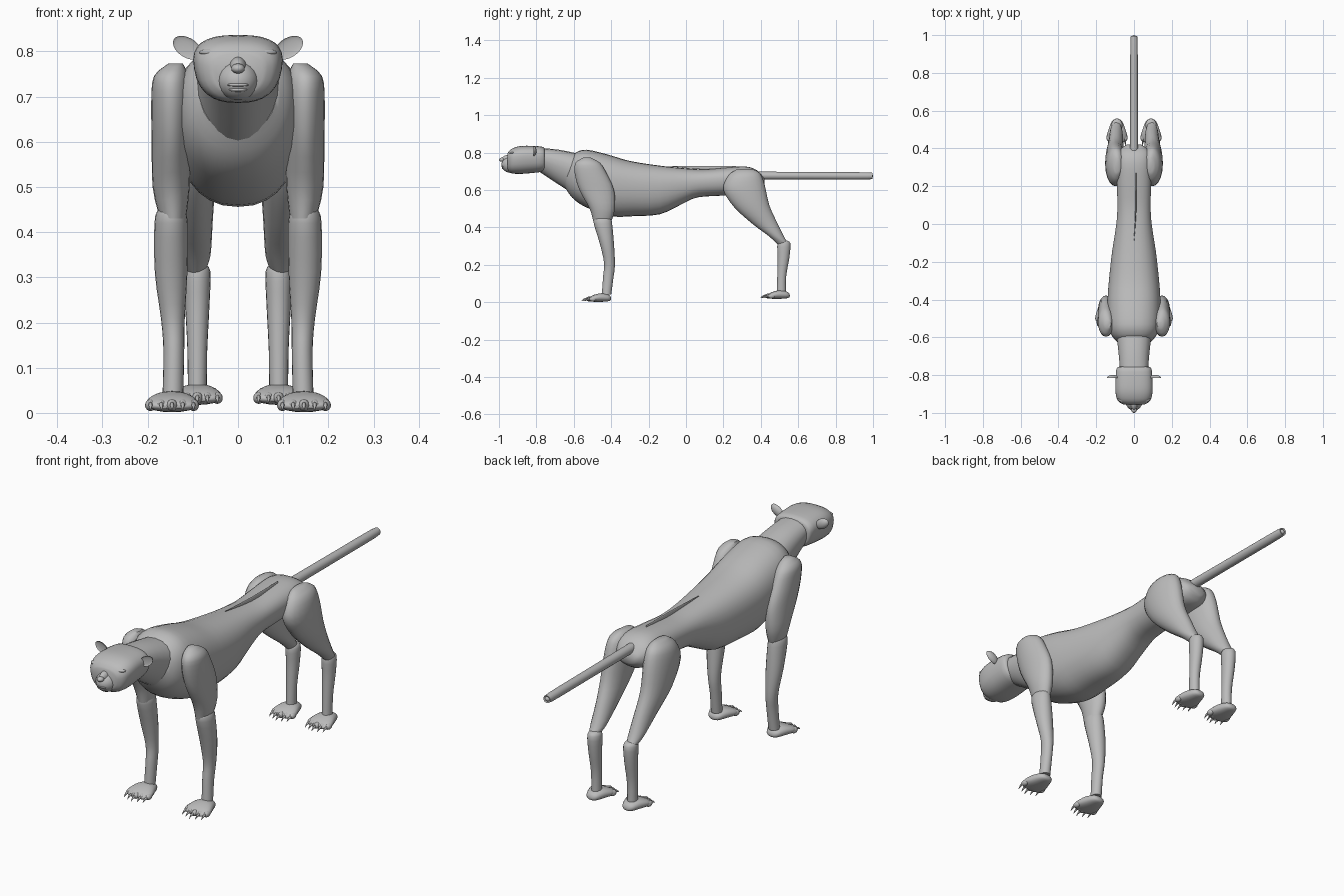
import bpy, bmesh, math
from mathutils import Vector

if "Cube" in bpy.data.objects:
    bpy.data.objects.remove(bpy.data.objects["Cube"], do_unlink=True)

UNIT = 0.01  # part sizes below are in hundredths

grey = bpy.data.materials.new("plain grey")
grey.use_nodes = True
COLOUR = (0.5, 0.5, 0.5, 1)
grey.diffuse_color = COLOUR
grey.node_tree.nodes["Principled BSDF"].inputs["Base Color"].default_value = COLOUR


def finish(name, bm):
    bmesh.ops.recalc_face_normals(bm, faces=bm.faces)
    mesh = bpy.data.meshes.new(name)
    bm.to_mesh(mesh)
    bm.free()
    mesh.materials.append(grey)
    mesh.shade_smooth()
    mesh.set_sharp_from_angle(angle=math.radians(45))
    obj = bpy.data.objects.new(name, mesh)
    bpy.context.collection.objects.link(obj)
    return obj


def smooth_rings(rings, steps):
    """Catmull-Rom interpolation between cross-sections."""
    out = []
    for i in range(len(rings) - 1):
        a, b, c, d = (rings[max(0, min(len(rings) - 1, i + k))] for k in (-1, 0, 1, 2))
        for s in range(steps):
            t = s / steps
            out.append([q + (r - p) * t / 2 + (p - 2.5 * q + 2 * r - e / 2) * t * t
                        + (1.5 * (q - r) + (e - p) / 2) * t ** 3
                        for p, q, r, e in zip(a, b, c, d)])
    return out + [rings[-1]]


def loft(name, rings, x=0, side=1, power=2, taper=0, sides=20, steps=3):
    """Rings: first edge (y, z), opposite edge (y, z), half width, x offset."""
    rings = [list(r) + [0] * (6 - len(r)) for r in rings]
    bm = bmesh.new()
    loops = []
    for y0, z0, y1, z1, w, dx in smooth_rings(rings, steps):
        loop = []
        for k in range(sides):
            a = math.tau * k / sides
            u, v = (math.copysign(abs(f) ** (2 / power), f) for f in (math.sin(a), math.cos(a)))
            co = Vector((side * (x + dx + w * u * (1 + taper * v)),
                         (y0 + y1) / 2 + v * (y0 - y1) / 2,
                         (z0 + z1) / 2 + v * (z0 - z1) / 2))
            loop.append(bm.verts.new(co * UNIT))
        loops.append(loop)
    for a, b in zip(loops, loops[1:]):
        for k in range(sides):
            n = (k + 1) % sides
            bm.faces.new((a[k], a[n], b[n], b[k]))
    bm.faces.new(loops[0])
    bm.faces.new(loops[-1])
    return finish(name, bm)


def ball(name, centre, radii, dent=None, lean=0):
    bm = bmesh.new()
    bmesh.ops.create_uvsphere(bm, u_segments=20, v_segments=12, radius=1)
    for v in bm.verts:
        if dent and v.co.y < 0:
            v.co.y *= dent
        v.co = Vector([p * r for p, r in zip(v.co, radii)])
        v.co.z += v.co.x * lean
        v.co = (v.co + Vector(centre)) * UNIT
    return finish(name, bm)


# Trunk, neck and tail
loft("torso", [
    (-60, 79, -65, 62, 8.5), (-58, 80.5, -61, 56, 11.5), (-53, 81.5, -54, 51, 13.5),
    (-42, 79, -40, 46, 14), (-30, 75.5, -28, 46, 13.2), (-14, 73, -14, 47, 11.5),
    (0, 71.5, -3, 52, 9.5), (10, 71, 6, 56, 8.8), (22, 72, 20, 57, 9),
    (32, 72.5, 32, 58, 9), (38, 70.5, 39, 59, 8), (42, 66, 42, 62, 4)],
    power=2.3, taper=0.08, sides=28)
loft("back_fold", [(-9, 72.9, -9, 72.6, 0.1), (8, 72.9, 8, 71, 0.3, 1), (27, 72.9, 27, 71, 0.3, 1)])
loft("neck", [(-78, 82.5, -78, 69.5, 7.2), (-68, 81.5, -69, 63.5, 8), (-58, 79.5, -62, 59, 9)],
     power=2.2, taper=0.2)
loft("tail", [(38, 69.8, 38, 65.6, 2.1), (70, 69.6, 70, 65.6, 2), (97, 69.4, 97, 65.6, 1.9),
              (99.3, 68.6, 99.3, 66.4, 1.1), (100, 67.7, 100, 67.3, 0.2)])

# Head and face
loft("head", [(-75.5, 81, -75.5, 71, 7), (-76.5, 83, -76.5, 69.8, 9), (-83, 83.6, -83, 69, 9.6),
              (-89, 83.4, -89, 68.6, 9.6), (-93.5, 81.8, -93.5, 69, 8.4),
              (-95.5, 79.5, -95.5, 70.8, 5.6)], power=2.6, taper=0.13, sides=32)
ball("muzzle", (0, -93.5, 73.5), (4.6, 5.2, 4.4))
ball("nose_bridge", (0, -94, 76.5), (2, 4.5, 2.4))
ball("nose", (0, -98.4, 76.2), (1.5, 1.6, 1.1))
ball("upper_lip", (0, -97.6, 72.6), (2.4, 1.2, 0.5))
ball("lower_lip", (0, -97.2, 71.5), (2.1, 1.2, 0.5))
for side, word in ((1, "left"), (-1, "right")):
    ball(word + "_eye", (5.6 * side, -93.4, 77.8), (2, 1.6, 1.7))
    ball(word + "_brow", (5.6 * side, -92.8, 79.8), (3, 1.6, 0.8))
    ball(word + "_cheek", (4.4 * side, -93, 73.6), (2.6, 2.4, 2.4))
    ball(word + "_ear", (11.2 * side, -81.5, 80.8), (3.2, 1.6, 2.4), dent=-0.3, lean=0.35 * side)


# Paw with toes and claws, running forward from the heel
def paw(name, side, x, heel, ground, width):
    def section(forward, low, high, w):
        y = heel - forward
        return (y, ground + high, y, ground + low, w * width)
    loft(name, [section(0, 1.2, 2, 0.15), section(1, 0.4, 3.6, 0.5), section(5, 0, 4.6, 0.8),
                section(9, 0, 3.8, 1), section(11.5, 0.3, 2.6, 0.85), section(12.4, 0.8, 1.8, 0.5)],
         x=x, side=side, power=2.3)
    for k in range(5):
        spread = (k - 2) / 2
        toe_x = x + spread * width * 0.82
        reach = heel - 11.6 + abs(spread) * 1.8
        ball(f"{name}_toe_{k}", (side * toe_x, reach, ground + 1.5), (1.2, 1.9, 1.3))
        loft(f"{name}_claw_{k}", [
            (reach - 1, ground + 2.3, reach - 1, ground + 1, 0.5),
            (reach - 2.8, ground + 1.9, reach - 2.8, ground + 0.9, 0.4),
            (reach - 4.2, ground + 0.5, reach - 4.2, ground + 0.3, 0.08)],
            x=toe_x, side=side, sides=8, steps=2)


# Legs, one pair per side
for side, word in ((1, "left"), (-1, "right")):
    loft(word + "_front_upper_leg", [
        (-55, 77.3, -51, 77.3, 1.6, -1), (-59, 74.5, -46, 74.5, 3.8), (-59.5, 69, -42.5, 69, 4.4),
        (-57, 60, -38.5, 60, 4.3), (-51.5, 50, -38, 50, 4.1), (-49.5, 43, -40, 43, 2.9, -0.4)],
        x=14.8, side=side)
    loft(word + "_front_lower_leg", [
        (-49, 45, -40, 44.5, 3), (-49.3, 42, -39.5, 42, 3.7), (-46, 31, -38.5, 31, 3.6),
        (-43.8, 21, -38, 20, 2.6, -0.4), (-44.3, 14, -38.8, 13, 2.3, -0.6),
        (-45, 4, -40, 4, 2.3, -0.4)], x=14.8, side=side)
    paw(word + "_front_paw", side, 14.6, -40, 0.2, 5.8)
    loft(word + "_hind_upper_leg", [
        (27, 71, 35, 71.3, 1.5, -0.6), (22.5, 67.5, 39.5, 69, 4.4), (20, 60, 42, 63, 5.5, 0.3),
        (26, 50.5, 44.5, 52, 5, 0.6), (36, 41.5, 48.5, 43, 4, 0.2),
        (44, 35.5, 53, 34, 3.3), (49, 31, 55, 31.5, 2)], x=9.4, side=side)
    loft(word + "_hind_lower_leg", [
        (50, 33, 53.5, 33, 1.6), (48.8, 31, 55.8, 31.5, 2.9), (49, 24, 55.3, 24, 2.7),
        (48.8, 14, 53.6, 14, 2.2), (48.5, 5, 53.5, 5, 2.1)], x=9, side=side)
    paw(word + "_hind_paw", side, 9, 55.5, 1.8, 5.4)
